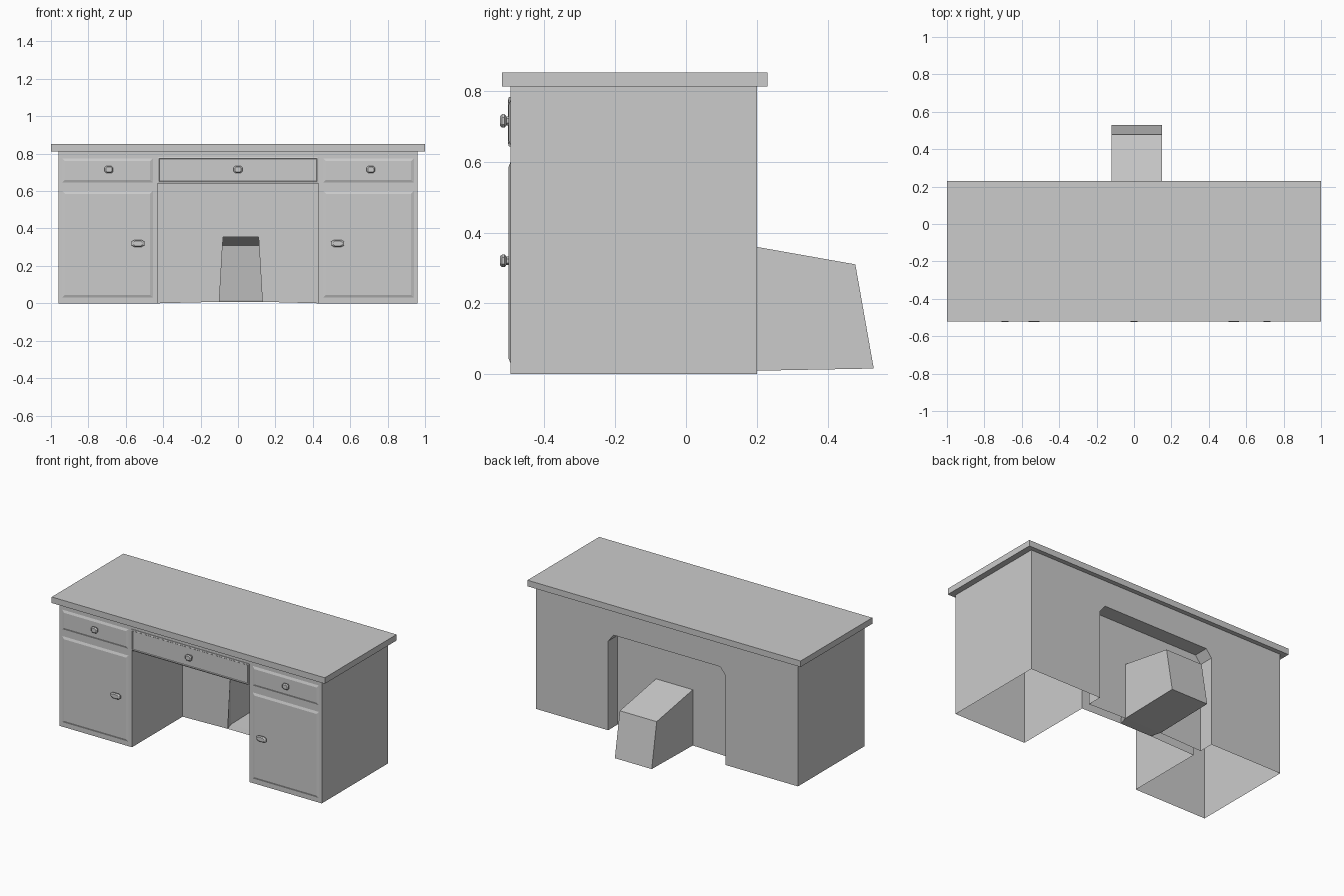
import bpy, bmesh, math

if "Cube" in bpy.data.objects:
    bpy.data.objects.remove(bpy.data.objects["Cube"])

def make(name, polys):
    """Object from a list of polygons (each a list of points)."""
    bm = bmesh.new()
    for p in polys:
        bm.faces.new([bm.verts.new(v) for v in p])
    bmesh.ops.remove_doubles(bm, verts=bm.verts, dist=0.0005)
    bmesh.ops.recalc_face_normals(bm, faces=bm.faces)
    me = bpy.data.meshes.new(name)
    bm.to_mesh(me)
    bm.free()
    ob = bpy.data.objects.new(name, me)
    bpy.context.collection.objects.link(ob)
    return ob

def bridge(a, b, closed=True):
    n = len(a)
    return [[a[i], a[(i + 1) % n], b[(i + 1) % n], b[i]] for i in range(n if closed else n - 1)]

def at_y(pts, y):
    return [(x, y, z) for x, z in pts]

def rect(x0, x1, z0, z1, d=0):
    return [(x0 + d, z0 + d), (x1 - d, z0 + d), (x1 - d, z1 - d), (x0 + d, z1 - d)]

def ring_stack(name, rings):
    """Front-facing relief: nested outlines at given depths, capped by the last."""
    polys = []
    for a, b in zip(rings, rings[1:]):
        polys += bridge(a, b)
    return make(name, polys + [rings[-1]])

W, K, F, B, H, KH = 0.96, 0.43, -0.495, 0.20, 0.812, 0.64
PF, PB = 0.035, 0.10          # front and back of the modesty panel

# Table top
ob = make("table_top", bridge(at_y(rect(-1, 1, 0.812, 0.852), -0.52), at_y(rect(-1, 1, 0.812, 0.852), 0.23))
          + [at_y(rect(-1, 1, 0.812, 0.852), -0.52), at_y(rect(-1, 1, 0.812, 0.852), 0.23)])

# Pedestals: hollow, open underneath
for s, side in ((-1, "left"), (1, "right")):
    plan = [(s * W, B), (s * W, F), (s * K, F)]
    polys = bridge([(x, y, 0) for x, y in plan], [(x, y, H) for x, y in plan], False)
    polys.append([(s * K, F, 0), (s * K, PF, 0), (s * K, PF, KH), (s * K, F, KH)])
    make(side + "_pedestal", polys)

# Apron behind the centre drawer and kneehole ceiling
make("apron", [at_y(rect(-K, K, KH, H), F),
               [(-K, F, KH), (K, F, KH), (K, PF, KH), (-K, PF, KH)]])

# Back wall with a shallow arched recess
arch = [(-K, 0), (-K, 0.59), (-K + 0.04, KH), (K - 0.04, KH), (K, 0.59), (K, 0)]
wall = [at_y([(-W, 0), (-K, 0), (-K, 0.59), (-W, 0.59)], B),
        at_y([(K, 0), (W, 0), (W, 0.59), (K, 0.59)], B),
        at_y([(-W, 0.59), (-K, 0.59), (-K + 0.04, KH), (-K + 0.04, H), (-W, H)], B),
        at_y([(W, 0.59), (K, 0.59), (K - 0.04, KH), (K - 0.04, H), (W, H)], B),
        at_y(rect(-K + 0.04, K - 0.04, KH, H), B)]
make("back_wall", wall + bridge(at_y(arch, B), at_y(arch, PB), False))

# Modesty panel, open where the footwell box passes through
hole_f = [(-0.10, 0.008), (-0.08, 0.355), (0.11, 0.355), (0.13, 0.008)]
hole_b = [(-0.12, 0.008), (-0.12, 0.377), (0.15, 0.377), (0.15, 0.008)]

def holed(outline, h, y):
    left, right = outline[:len(outline) // 2], outline[len(outline) // 2:]
    return [at_y(left + [h[1], h[0]], y), at_y(right + [h[3], h[2]], y),
            at_y([left[-1], right[0], h[2], h[1]], y)]

make("modesty_panel_front", holed([(-K, 0), (-K, KH), (K, KH), (K, 0)], hole_f, PF))
make("modesty_panel_back", holed(arch, hole_b, PB))

# Footwell box projecting at the back
r0, r1 = at_y(hole_f, PF), at_y(hole_b, PB)
r2 = [(-0.12, 0.53, 0.016), (-0.12, 0.478, 0.31), (0.15, 0.478, 0.31), (0.15, 0.53, 0.016)]
make("footwell_box", bridge(r0, r1) + bridge(r1, r2) + [r2])

# Drawer and door fronts
def front(name, x0, x1, z0, z1, d=0.015, out=0.006):
    ring_stack(name, [at_y(rect(x0, x1, z0, z1), F), at_y(rect(x0, x1, z0, z1, d), F - out)])

for s, side in ((-1, "left"), (1, "right")):
    xa, xb = sorted((s * 0.94, s * 0.455))
    front(side + "_drawer", xa, xb, 0.645, 0.775)
    front(side + "_door", xa, xb, 0.03, 0.60)
ring_stack("centre_drawer", [at_y(rect(-K, K, 0.643, 0.782, d), F - o)
                             for d, o in ((0, 0), (0, 0.005), (0.007, 0.007), (0.01, 0.003))])

# Faceted knobs
def knob(name, x, z, w, h):
    rings = []
    for k, y in ((0.65, F), (0.65, F - 0.012), (1, F - 0.017), (1, F - 0.024), (0.7, F - 0.03)):
        rings.append([(x + k * a * w / 2, y, z + k * b * h / 2) for a, b in
                      ((1, 0.5), (0.6, 1), (-0.6, 1), (-1, 0.5), (-1, -0.5), (-0.6, -1), (0.6, -1), (1, -0.5))])
    ring_stack(name, rings)

for i, x in enumerate((-0.69, 0, 0.71)):
    knob("drawer_knob_%d" % i, x, 0.715, 0.046, 0.038)
for i, x in enumerate((-0.535, 0.533)):
    knob("door_knob_%d" % i, x, 0.32, 0.07, 0.036)
